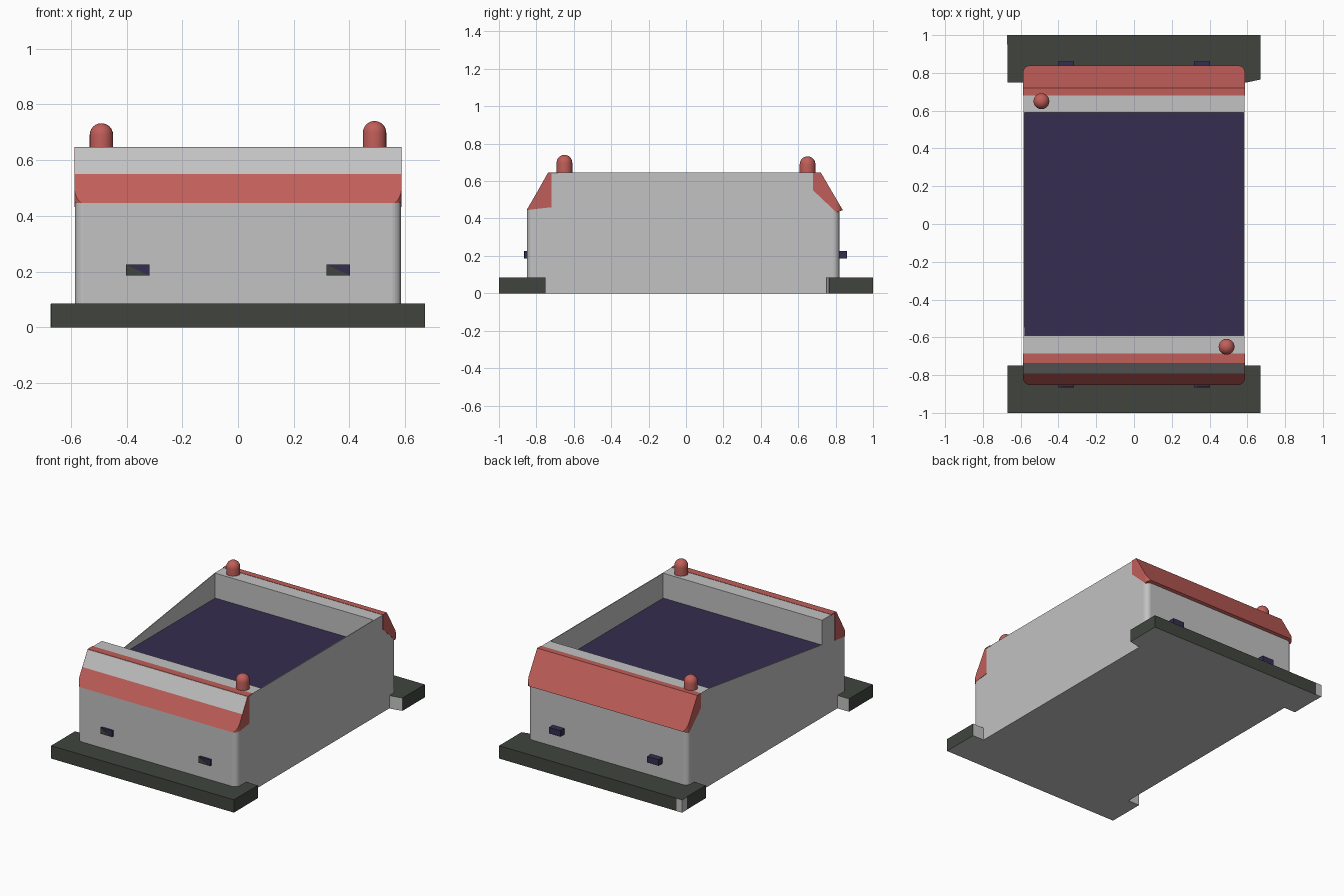
import bpy, bmesh, math
from mathutils import Vector

cube = bpy.data.objects.get("Cube")
if cube:
    bpy.data.objects.remove(cube, do_unlink=True)


def material(name, rgb):
    m = bpy.data.materials.new(name)
    m.use_nodes = True
    m.diffuse_color = (*rgb, 1)
    m.node_tree.nodes["Principled BSDF"].inputs["Base Color"].default_value = (*rgb, 1)
    return m


GREY = material("light grey", (0.54, 0.54, 0.54))
RED = material("warm red", (0.53, 0.112, 0.1))
DARK = material("dark olive grey", (0.052, 0.06, 0.048))
BLUE = material("deep blue", (0.036, 0.026, 0.08))

HALF = 0.585      # half width of the body
FLOOR = 0.48      # height of the recessed floor
TOP = 0.645       # height of the body
RADIUS = 0.035    # rounding of the upright corners


def finish(name, bm, mats, rule=None):
    bmesh.ops.recalc_face_normals(bm, faces=bm.faces[:])
    bm.normal_update()
    if rule:
        for f in bm.faces:
            f.material_index = rule(f.normal, f.calc_center_median())
    me = bpy.data.meshes.new(name)
    bm.to_mesh(me)
    bm.free()
    for m in mats:
        me.materials.append(m)
    ob = bpy.data.objects.new(name, me)
    bpy.context.collection.objects.link(ob)
    return ob


def prism(points, depth):
    """Closed solid: outline points swept along a vector."""
    bm = bmesh.new()
    face = bm.faces.new([bm.verts.new(p) for p in points])
    new = bmesh.ops.extrude_face_region(bm, geom=[face], use_keep_orig=True)
    verts = [g for g in new["geom"] if isinstance(g, bmesh.types.BMVert)]
    bmesh.ops.translate(bm, verts=verts, vec=depth)
    return bm


def side_prism(profile, half):
    return prism([(-half, y, z) for y, z in profile], (2 * half, 0, 0))


def box(name, x, y, z, mat):
    pts = [(x[0], y[0], z[0]), (x[1], y[0], z[0]), (x[1], y[1], z[0]), (x[0], y[1], z[0])]
    return finish(name, prism(pts, (0, 0, z[1] - z[0])), [mat])


def round_corners(bm, half, end, steps=5):
    """Plane off the two upright corners at one end into small facets."""
    s = math.copysign(1, end)
    for sx in (-1, 1):
        centre = Vector((sx * (half - RADIUS), end - s * RADIUS, 0))
        for i in range(1, steps + 1):
            a = math.pi / 2 * i / (steps + 1)
            n = Vector((sx * math.cos(a), s * math.sin(a), 0))
            cut = bmesh.ops.bisect_plane(
                bm, geom=bm.verts[:] + bm.edges[:] + bm.faces[:], dist=1e-5,
                plane_co=centre + n * RADIUS, plane_no=n, clear_outer=True)
            edges = [e for e in cut["geom_cut"]
                     if isinstance(e, bmesh.types.BMEdge) and e.is_boundary]
            if edges:
                bmesh.ops.holes_fill(bm, edges=edges, sides=0)


# Body with recessed load bed
body = side_prism([(-0.85, 0), (0.82, 0), (0.82, 0.455), (0.715, TOP), (0.59, TOP),
                   (0.59, FLOOR), (-0.59, FLOOR), (-0.59, TOP), (-0.738, TOP),
                   (-0.85, 0.445)], HALF)
round_corners(body, HALF, -0.85)
round_corners(body, HALF, 0.82)
finish("body", body, [GREY, BLUE],
       lambda n, c: int(n.z > 0.9 and abs(c.y) < 0.5))

# Side walls of the bed: one full height, one sloping
for name, x, front in (("left_wall", HALF - 0.005, TOP), ("right_wall", -HALF, FLOOR + 0.002)):
    pts = [(x, -0.59, FLOOR - 0.01), (x, 0.59, FLOOR - 0.01), (x, 0.59, TOP), (x, -0.59, front)]
    finish(name, prism(pts, (0.005, 0, 0)), [GREY])

# Red end hoods
hood_half = HALF + 0.002
front_hood = side_prism([(-0.685, 0.64), (-0.685, 0.647), (-0.735, 0.647), (-0.852, 0.445),
                         (-0.72, 0.46), (-0.72, 0.64)], hood_half)
round_corners(front_hood, hood_half, -0.852)
finish("front_hood", front_hood, [RED])
back_hood = side_prism([(0.68, 0.55), (0.68, 0.647), (0.72, 0.647), (0.838, 0.445),
                        (0.805, 0.432)], hood_half)
round_corners(back_hood, hood_half, 0.838)
finish("back_hood", back_hood, [RED])

# Bumper slabs, grey beneath and on the inner ends
for name, s, slant in (("front_bumper", -1, 0), ("back_bumper", 1, 0.015)):
    pts = [(-0.67, s, 0), (0.67, s, 0), (0.67, s * (0.75 + slant), 0),
           (0.6, s * 0.75, 0), (-0.67, s * 0.75, 0)]
    finish(name, prism(pts, (0, 0, 0.085)), [DARK, GREY],
           lambda n, c, s=s: int(n.z < -0.9 or n.y * s < -0.5))

# Grey patch on one bumper corner
box("bumper_corner_patch", (-0.672, -0.63), (0.95, 1.001), (0.0, 0.083), GREY)

# Small end lights
for side, x in (("right", -0.36), ("left", 0.36)):
    xs = (x - 0.042, x + 0.042)
    box("front_light_" + side, xs, (-0.864, -0.84), (0.185, 0.225), BLUE)
    box("back_light_" + side, xs, (0.81, 0.861), (0.185, 0.225), BLUE)
    tri = [(xs[0], -0.866, 0.185), (xs[1], -0.866, 0.185), (xs[0], -0.866, 0.225)]
    finish("front_light_plate_" + side, prism(tri, (0, 0.003, 0)), [DARK])

# Domed beacons: a sphere whose lower half is drawn down into a post
for name, x, y, top in (("front_beacon", 0.49, -0.65, 0.74), ("back_beacon", -0.49, 0.65, 0.732)):
    r = 0.042
    bm = bmesh.new()
    bmesh.ops.create_uvsphere(bm, u_segments=24, v_segments=12, radius=r)
    for v in bm.verts:
        if v.co.z < -0.001:
            v.co.z = TOP - 0.01 - (top - r)
            flat = Vector((v.co.x, v.co.y))
            if flat.length > 1e-4:
                flat = flat.normalized() * r
                v.co.x, v.co.y = flat
    bmesh.ops.remove_doubles(bm, verts=bm.verts[:], dist=1e-5)
    bmesh.ops.translate(bm, verts=bm.verts[:], vec=(x, y, top - r))
    ob = finish(name, bm, [RED])
    bpy.ops.object.select_all(action="DESELECT")
    ob.select_set(True)
    bpy.context.view_layer.objects.active = ob
    bpy.ops.object.shade_smooth_by_angle(angle=math.radians(40))
